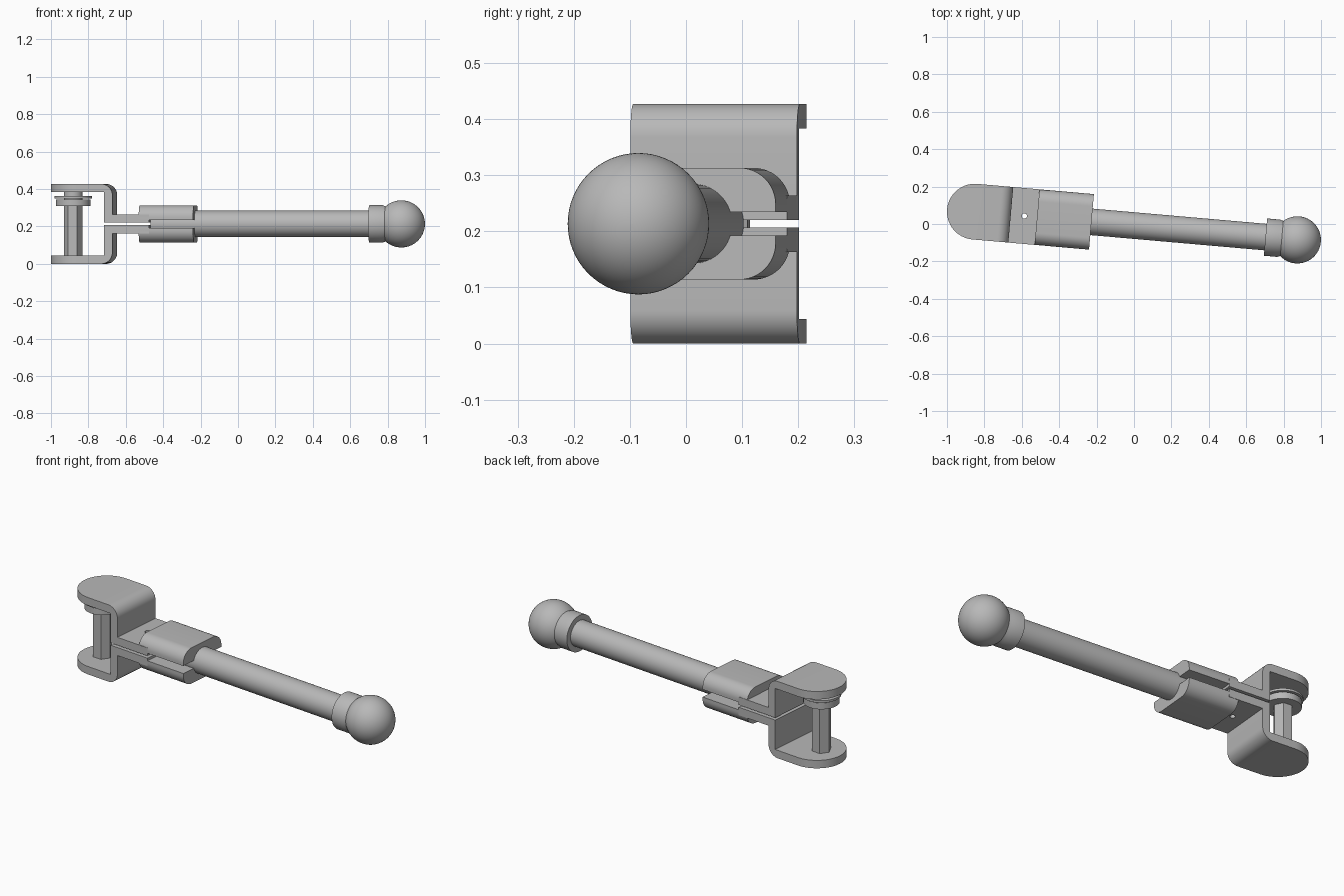
import bpy, bmesh, math
from mathutils import Matrix, Vector

cube = bpy.data.objects.get("Cube")
if cube:
    bpy.data.objects.remove(cube, do_unlink=True)

MID = 0.2135       # height of the handle axis
HALF = 0.149       # half width of the clamp
# Frame of the tool: x runs along the handle from the jaw centre
FRAME = Matrix.Translation((-0.851, 0.066, MID)) @ Matrix.Rotation(math.radians(-5), 4, 'Z')

steel = bpy.data.materials.new("grey_steel")
steel.use_nodes = True
GREY = (0.48, 0.48, 0.48, 1)
steel.diffuse_color = GREY
steel.node_tree.nodes["Principled BSDF"].inputs["Base Color"].default_value = GREY


def finish(name, bm):
    """Turn a bmesh into a shaded object placed in the tool frame."""
    bmesh.ops.recalc_face_normals(bm, faces=bm.faces)
    mesh = bpy.data.meshes.new(name)
    bm.to_mesh(mesh)
    bm.free()
    mesh.materials.append(steel)
    obj = bpy.data.objects.new(name, mesh)
    bpy.context.collection.objects.link(obj)
    obj.matrix_world = FRAME
    shade(obj)
    return obj


def shade(obj):
    bpy.ops.object.select_all(action='DESELECT')
    obj.select_set(True)
    bpy.context.view_layer.objects.active = obj
    bpy.ops.object.shade_smooth_by_angle(angle=math.radians(30))


def prism(name, outline, place, start, end):
    """Extrude a 2D outline; place(a, b, t) maps it into the tool frame."""
    bm = bmesh.new()
    face = bm.faces.new([bm.verts.new(place(a, b, start)) for a, b in outline])
    step = Vector(place(0, 0, end)) - Vector(place(0, 0, start))
    new = bmesh.ops.extrude_face_region(bm, geom=[face])["geom"]
    bmesh.ops.translate(bm, vec=step, verts=[g for g in new if isinstance(g, bmesh.types.BMVert)])
    return finish(name, bm)


def lathe(name, profile, axis='X', sides=64, x=0):
    """Revolve (position, radius) points about the handle axis or a vertical axis."""
    bm = bmesh.new()
    rings = []
    for t, r in profile:
        ring = []
        for i in range(sides):
            a = math.tau * i / sides
            c, s = r * math.cos(a), r * math.sin(a)
            ring.append(bm.verts.new((t, c, s) if axis == 'X' else (x + c, s, t - MID)))
        rings.append(ring)
    for low, high in zip(rings, rings[1:]):
        for i in range(sides):
            j = (i + 1) % sides
            bm.faces.new((low[i], low[j], high[j], high[i]))
    bm.faces.new(rings[0])
    bm.faces.new(rings[-1])
    return finish(name, bm)


def arc(cx, cy, r, start, end, steps=12):
    angles = [math.radians(start + (end - start) * i / steps) for i in range(steps + 1)]
    return [(cx + r * math.cos(a), cy + r * math.sin(a)) for a in angles]


def cut(obj, cutter, operation):
    mod = obj.modifiers.new("cut", 'BOOLEAN')
    mod.operation, mod.object, mod.solver = operation, cutter, 'EXACT'
    bpy.context.view_layer.objects.active = obj
    bpy.ops.object.modifier_apply(modifier=mod.name)
    bpy.data.objects.remove(cutter, do_unlink=True)
    shade(obj)


# Clamp halves and sleeve halves, heights measured from the handle axis
TOP, THICK, GAP = MID, 0.044, 0.0065
WALL, BEND = 0.193, 0.06
bracket = [(-0.2, TOP - THICK), (-0.2, TOP)]
bracket += arc(WALL - BEND, TOP - BEND, BEND, 90, 0)
bracket += [(WALL, GAP + THICK), (0.39, GAP + THICK), (0.39, GAP),
            (WALL - THICK, GAP), (WALL - THICK, TOP - THICK)]
plan = arc(0, 0, HALF, 90, 270, 32) + [(0.5, -HALF), (0.5, HALF)]

SLEEVE_TOP, SLEEVE_LOW, ROUND = 0.0995, 0.021, 0.065
sleeve = [(-HALF, SLEEVE_LOW), (HALF, SLEEVE_LOW)]
sleeve += arc(HALF - ROUND, SLEEVE_TOP - ROUND, ROUND, 0, 90)
sleeve += arc(ROUND - HALF, SLEEVE_TOP - ROUND, ROUND, 90, 180)

for side, sign in (("upper", 1), ("lower", -1)):
    jaw = prism(side + "_jaw", bracket, lambda a, b, t: (a, t, sign * b), -0.2, 0.2)
    cut(jaw, prism("plan_cutter", plan, lambda a, b, t: (a, b, t), -0.5, 0.5), 'INTERSECT')
    cut(jaw, lathe("hole_cutter", [(0, 0.014), (1, 0.014)], 'Z', 24, 0.266), 'DIFFERENCE')
    prism(side + "_sleeve", sleeve, lambda a, b, t: (t, a, sign * b), 0.334, 0.626)

# Handle rod, with collar and ball knob at its end
lathe("handle_rod", [(0.39, 0.071), (1.6, 0.071)])
lathe("knob_collar", [(1.56, 0.1), (1.63, 0.1), (1.66, 0.09), (1.7, 0.09)])
BALL = 1.731
lathe("ball_knob", [(BALL + p, max(r, 0.0005)) for p, r in arc(0, 0, 0.126, 180, 0, 40)])

# Clamping bolt between the jaws
BOLT = -0.03
lathe("hex_bolt", [(0.04, 0.05), (0.32, 0.05)], 'Z', 6, BOLT)
lathe("bolt_flange", [(0.31, 0.092), (0.345, 0.092)], 'Z', 48, BOLT)
lathe("bolt_washer", [(0.35, 0.1), (0.362, 0.1)], 'Z', 48, BOLT)
lathe("bolt_tip", [(0.32, 0.05), (0.386, 0.05)], 'Z', 32, BOLT)
